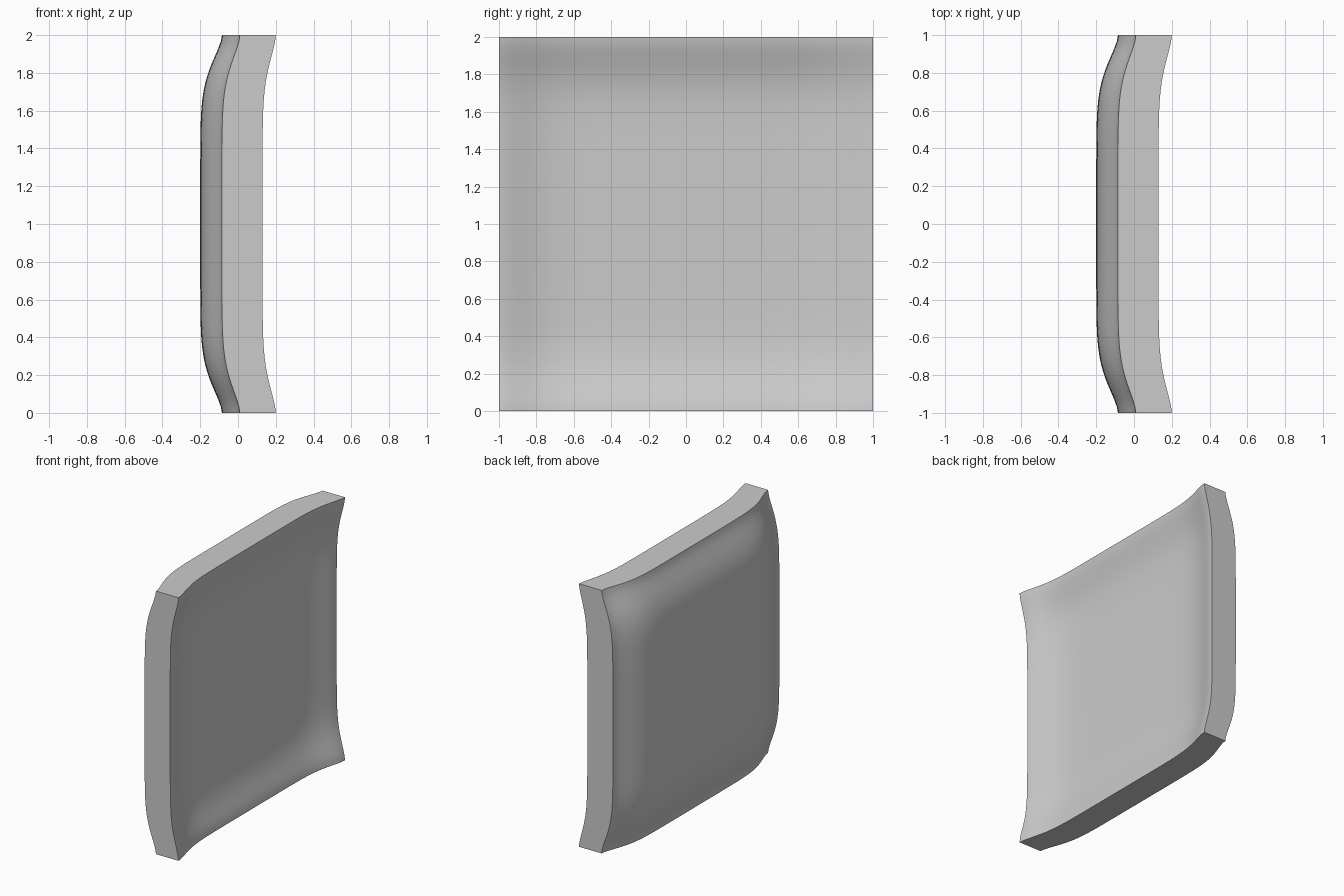
import bpy
import bmesh
from math import exp, radians
from mathutils import Matrix, Vector

cube = bpy.data.objects.get("Cube")
if cube:
    bpy.data.objects.remove(cube, do_unlink=True)

grey = bpy.data.materials.new("light_grey")
grey.use_nodes = True
colour = (0.6, 0.6, 0.6, 1)
grey.diffuse_color = colour
grey.node_tree.nodes["Principled BSDF"].inputs["Base Color"].default_value = colour


def rise(c):
    """Soft step from the rim (0) to the middle (1)."""
    return 1 - exp(-(max(0, 1 - abs(c)) / 0.2) ** 1.6)


def skin(u, v, rim, edge_drop, mid_drop):
    """Height of a dished skin: two crossed curves plus extra depth inside."""
    a, b = rise(u), rise(v)
    return rim - edge_drop * (a + b) - mid_drop * a * b


# Square slab: a fine sheet extruded into two skins and four flat sides
bm = bmesh.new()
bmesh.ops.create_grid(bm, x_segments=64, y_segments=64, size=1)
extruded = bmesh.ops.extrude_face_region(bm, geom=bm.faces[:], use_keep_orig=True)
hollow = {g for g in extruded["geom"] if isinstance(g, bmesh.types.BMVert)}

# Bulging skin on one side, dished skin on the other, stood upright
for vert in bm.verts:
    u, v = vert.co.x, vert.co.y
    if vert in hollow:
        x = skin(u, v, 0.2, 0.07, 0.02)
    else:
        x = skin(u, v, 0.01, 0.095, 0.02)
    vert.co = Vector((x, u, v + 1))
bmesh.ops.recalc_face_normals(bm, faces=bm.faces[:])

mesh = bpy.data.meshes.new("dished_panel")
bm.to_mesh(mesh)
bm.free()
mesh.materials.append(grey)
panel = bpy.data.objects.new("dished_panel", mesh)
bpy.context.collection.objects.link(panel)

bpy.ops.object.select_all(action="DESELECT")
panel.select_set(True)
bpy.context.view_layer.objects.active = panel
bpy.ops.object.shade_smooth_by_angle(angle=radians(40))
